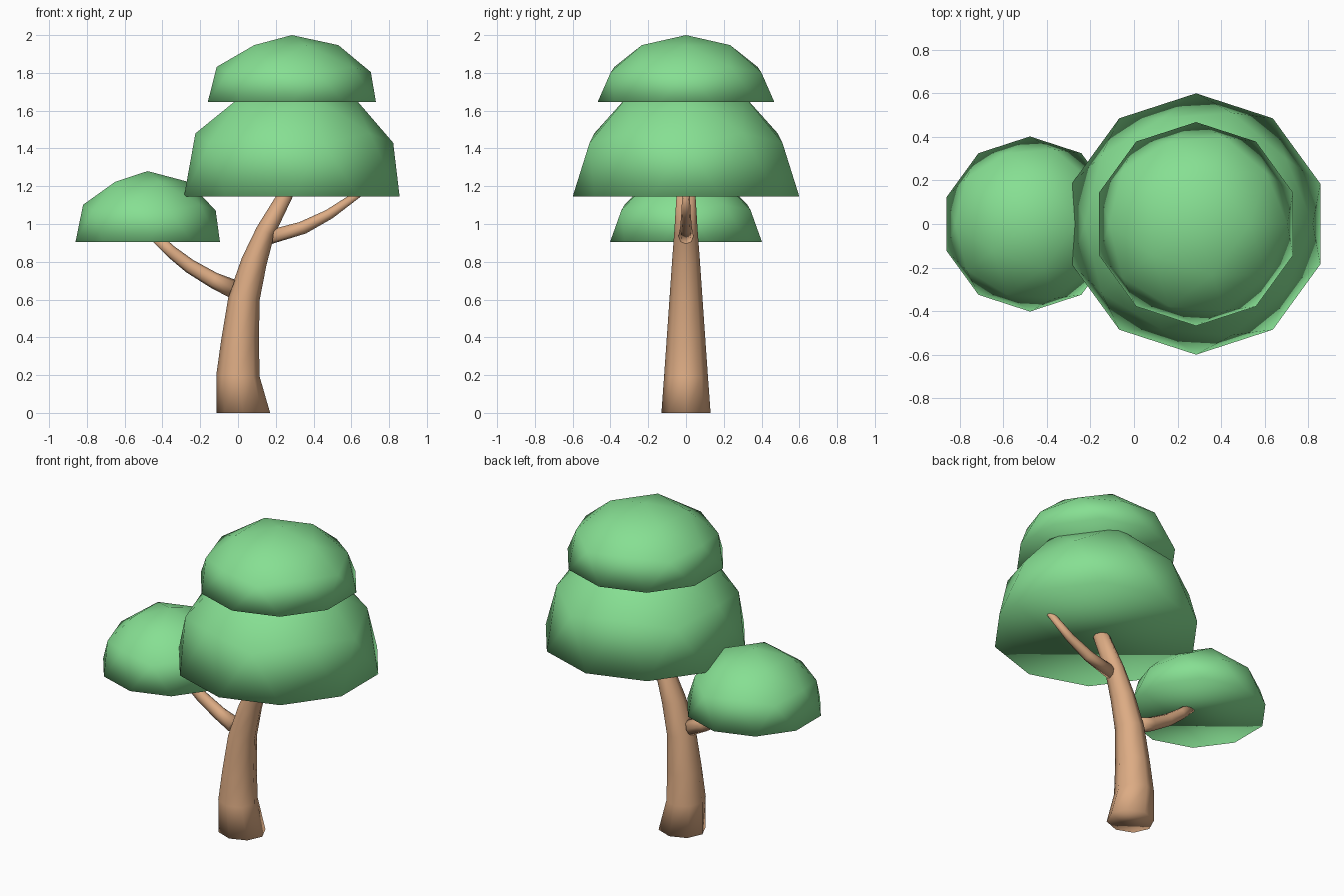
import bpy, bmesh, math
from mathutils import Vector

cube = bpy.data.objects.get("Cube")
if cube:
    bpy.data.objects.remove(cube, do_unlink=True)


def make_material(name, colour):
    mat = bpy.data.materials.new(name)
    mat.use_nodes = True
    mat.diffuse_color = (*colour, 1)
    mat.node_tree.nodes["Principled BSDF"].inputs["Base Color"].default_value = (*colour, 1)
    return mat


leaf_green = make_material("leaf green", (0.24, 0.74, 0.29))
bark_brown = make_material("bark brown", (0.72, 0.41, 0.23))


def finish(bm, name, mat):
    bmesh.ops.recalc_face_normals(bm, faces=bm.faces)
    for face in bm.faces:
        face.smooth = True
    mesh = bpy.data.meshes.new(name)
    bm.to_mesh(mesh)
    bm.free()
    mesh.materials.append(mat)
    obj = bpy.data.objects.new(name, mesh)
    bpy.context.collection.objects.link(obj)


def canopy(name, x, z, radius, height):
    """Upper half of a faceted ball, closed with a flat underside."""
    bm = bmesh.new()
    bmesh.ops.create_icosphere(bm, subdivisions=2, radius=1)
    bmesh.ops.delete(bm, geom=[v for v in bm.verts if v.co.z < -0.01], context="VERTS")
    bmesh.ops.holes_fill(bm, edges=[e for e in bm.edges if e.is_boundary], sides=0)
    for v in bm.verts:
        v.co = (x + v.co.x * radius, v.co.y * radius, z + v.co.z * height)
    finish(bm, name, leaf_green)


def limb(name, rings, sides=8):
    """Tapered limb; each ring is (left x, left z, right x, right z, depth radius)."""
    bm = bmesh.new()
    loops = []
    for lx, lz, rx, rz, depth in rings:
        left, right = Vector((lx, 0, lz)), Vector((rx, 0, rz))
        mid, half = (left + right) / 2, (right - left) / 2
        loop = []
        for i in range(sides):
            a = math.tau * i / sides
            loop.append(bm.verts.new(mid + half * math.cos(a) + Vector((0, depth * math.sin(a), 0))))
        loops.append(loop)
    for low, high in zip(loops, loops[1:]):
        for i in range(sides):
            j = (i + 1) % sides
            bm.faces.new((low[i], low[j], high[j], high[i]))
    bm.faces.new(loops[0])
    bm.faces.new(loops[-1])
    finish(bm, name, bark_brown)


# Leaning trunk with a flared foot
limb("trunk", [
    (-0.115, 0, 0.17, 0, 0.13),
    (-0.115, 0.2, 0.115, 0.19, 0.116),
    (-0.09, 0.38, 0.11, 0.38, 0.103),
    (-0.05, 0.62, 0.115, 0.6, 0.087),
    (0.02, 0.82, 0.15, 0.78, 0.074),
    (0.1, 0.985, 0.19, 0.935, 0.062),
    (0.215, 1.17, 0.29, 1.145, 0.05),
])

# Side branches
limb("left_branch", [
    (0.18, 0.895, 0.19, 0.975, 0.04),
    (0.36, 0.95, 0.325, 1.01, 0.031),
    (0.5, 1.03, 0.465, 1.073, 0.025),
    (0.65, 1.145, 0.61, 1.165, 0.02),
])
limb("right_branch", [
    (-0.05, 0.613, -0.015, 0.705, 0.046),
    (-0.145, 0.663, -0.11, 0.74, 0.038),
    (-0.275, 0.745, -0.235, 0.808, 0.032),
    (-0.37, 0.825, -0.335, 0.88, 0.027),
    (-0.45, 0.905, -0.41, 0.945, 0.022),
])

# Leaf canopies
canopy("lower_canopy", -0.478, 0.905, 0.402, 0.375)
canopy("middle_canopy", 0.285, 1.145, 0.6, 0.637)
canopy("top_canopy", 0.285, 1.645, 0.468, 0.355)
